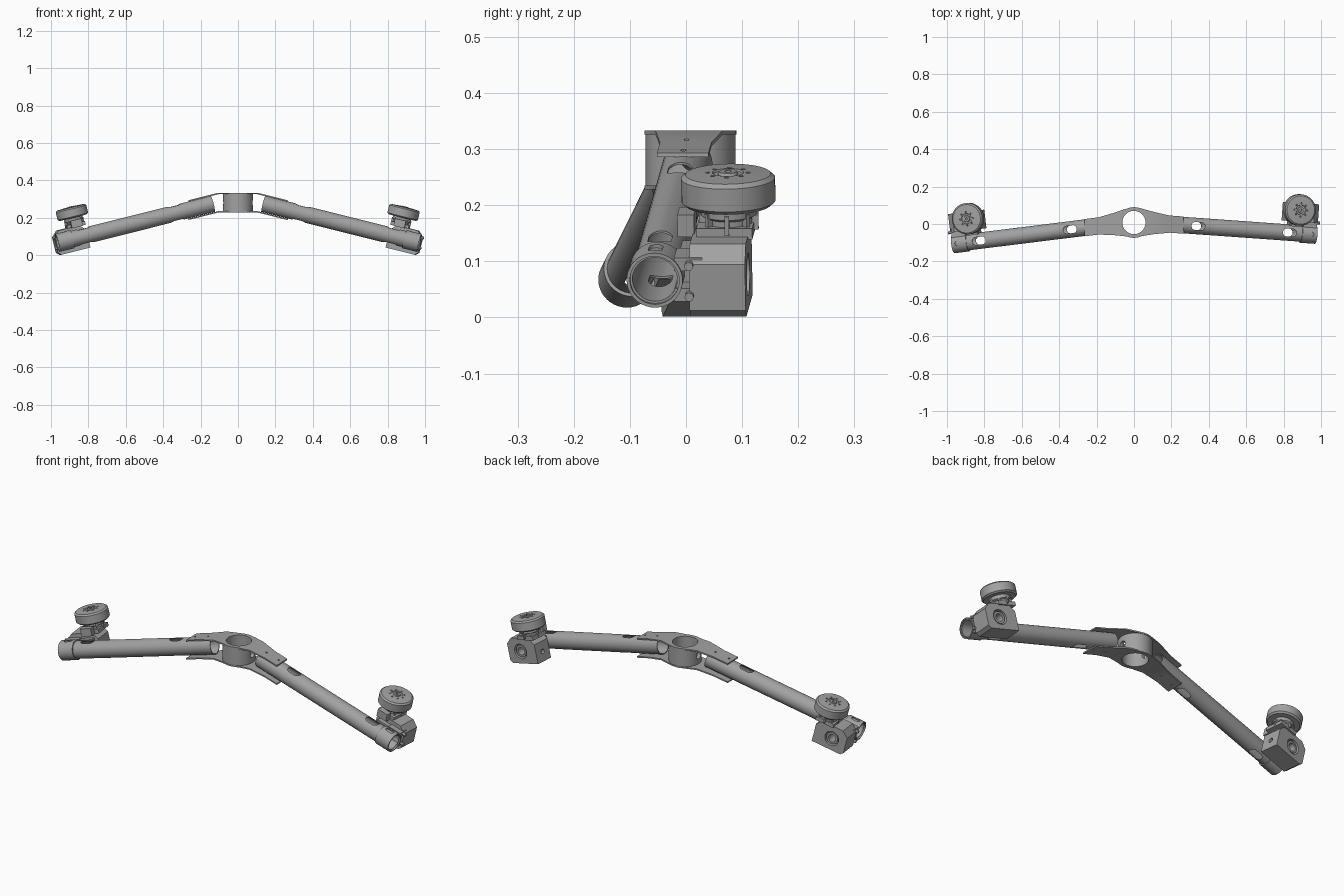
import bpy, bmesh, math
from mathutils import Matrix, Vector

if "Cube" in bpy.data.objects:
    bpy.data.objects.remove(bpy.data.objects["Cube"])


def material(name, value):
    m = bpy.data.materials.new(name)
    m.use_nodes = True
    colour = (value, value, value, 1)
    m.diffuse_color = colour
    m.node_tree.nodes["Principled BSDF"].inputs["Base Color"].default_value = colour
    return m


GREY = material("plain grey", 0.36)
YAW = Matrix.Rotation(math.radians(1.5), 4, 'Z')
TUBE_R, SLOPE, SWEEP, AXIS_Z = 0.044, -0.25, -0.0975, 0.308

# Arm frame: X runs outward along the tube, Y points back, Z is square to the tube
along = Vector((1, SWEEP, SLOPE)).normalized()
back = Vector((0, 0, 1)).cross(along).normalized()
up = along.cross(back)
ARM = Matrix((along, back, up)).transposed().to_4x4()
ARM.translation = (0, 0.013, AXIS_Z)


def finish(name, bm):
    bmesh.ops.recalc_face_normals(bm, faces=bm.faces)
    me = bpy.data.meshes.new(name)
    bm.to_mesh(me)
    bm.free()
    me.materials.append(GREY)
    ob = bpy.data.objects.new(name, me)
    bpy.context.collection.objects.link(ob)
    return ob


def prism(name, points, depth, axis='Z', at=(0, 0, 0)):
    """Extrude a 2D outline, centred on `at`, along an axis."""
    turn = {'Z': Matrix.Identity(4), 'X': Matrix.Rotation(math.pi / 2, 4, 'Y'),
            'Y': Matrix.Rotation(math.pi / 2, 4, 'X')}[axis]
    bm = bmesh.new()
    f = bm.faces.new([bm.verts.new((x, y, -depth / 2)) for x, y in points])
    ext = bmesh.ops.extrude_face_region(bm, geom=[f])["geom"]
    bmesh.ops.translate(bm, vec=(0, 0, depth),
                        verts=[v for v in ext if isinstance(v, bmesh.types.BMVert)])
    bm.transform(Matrix.Translation(at) @ turn)
    return finish(name, bm)


def circle(r, n=40):
    return [(r * math.cos(2 * math.pi * i / n), r * math.sin(2 * math.pi * i / n)) for i in range(n)]


def slot(length, width, n=24):
    shift = (length - width) / 2
    return [(x + math.copysign(shift, x), y) for x, y in
            [(width / 2 * math.cos(2 * math.pi * (i + .5) / n),
              width / 2 * math.sin(2 * math.pi * (i + .5) / n)) for i in range(n)]]


def box(name, size, at):
    x, y = size[0] / 2, size[1] / 2
    return prism(name, [(-x, -y), (x, -y), (x, y), (-x, y)], size[2], 'Z', at)


def lathe(name, profile, at, n=48):
    """Revolve a radius/height profile around the vertical through `at`."""
    bm = bmesh.new()
    vs = [bm.verts.new((r, 0, z)) for r, z in profile]
    edges = [bm.edges.new(p) for p in zip(vs, vs[1:])]
    bmesh.ops.spin(bm, geom=vs + edges, axis=(0, 0, 1), cent=(0, 0, 0),
                   angle=2 * math.pi, steps=n, use_merge=True)
    bmesh.ops.remove_doubles(bm, verts=bm.verts, dist=1e-5)
    bmesh.ops.translate(bm, vec=at, verts=bm.verts)
    return finish(name, bm)


def cut(ob, cutters):
    """Subtract cutters, bake the result and drop the cutters."""
    for c in cutters:
        m = ob.modifiers.new("cut", 'BOOLEAN')
        m.operation, m.object, m.solver = 'DIFFERENCE', c, 'EXACT'
    bpy.context.view_layer.update()
    ev = ob.evaluated_get(bpy.context.evaluated_depsgraph_get())
    me = bpy.data.meshes.new_from_object(ev)
    ob.modifiers.clear()
    ob.data = me
    for c in cutters:
        bpy.data.objects.remove(c)
    return ob


def tube(name, r_out, r_in, x0, x1):
    mid = ((x0 + x1) / 2, 0, 0)
    return cut(prism(name, circle(r_out), x1 - x0, 'X', mid),
               [prism("bore", circle(r_in), x1 - x0 + 0.1, 'X', mid)])


# ---- Hub: ring between two bent plates
ring = cut(prism("hub_ring", circle(0.08, 64), 0.1, 'Z', (0, 0.008, 0.281)),
           [prism("bore", circle(0.062, 64), 0.3, 'Z', (0, 0.008, 0.281)),
            prism("wire_hole", circle(0.018, 24), 0.4, 'X', (0, 0.008, 0.28))])
WIDTHS = [(0, .082), (.015, .081), (.03, .077), (.045, .073), (.105, .060), (.19, .046), (.265, .046)]


def plate(name, z, thick):
    bm = bmesh.new()
    rows = []
    for x, w in [(-a, b) for a, b in WIDTHS[:0:-1]] + WIDTHS:
        a = abs(x)
        y = min(0.008, 0.013 + SWEEP * a)
        h = z + SLOPE * max(0, a - 0.105)
        rows.append([bm.verts.new((x, y + s * w, h)) for s in (-1, 1)])
    faces = [bm.faces.new((p[0], q[0], q[1], p[1])) for p, q in zip(rows, rows[1:])]
    ext = bmesh.ops.extrude_face_region(bm, geom=faces)["geom"]
    bmesh.ops.translate(bm, vec=(0, 0, thick), verts=[v for v in ext if isinstance(v, bmesh.types.BMVert)])
    cutters = [prism("bore", circle(0.062, 64), 0.1, 'Z', (0, 0.008, z))]
    for s in (-1, 1):
        for a in (0.17, 0.245):
            cutters.append(prism("screw_hole", circle(0.005, 12), 0.08, 'Z', (s * a, 0.013 + SWEEP * a, z - 0.03)))
    return cut(finish(name, bm), cutters)


hub = [ring, plate("hub_top_plate", 0.326, 0.007), plate("hub_bottom_plate", 0.228, 0.007)]

# ---- Arm tube with oval openings above and below
arm = []
SLOTS = (0.345, 0.85)
arm.append(cut(tube("arm_tube", TUBE_R, 0.04, 0.14, 0.995),
               [prism("slot", slot(0.075, 0.042), 0.2, 'Z', (x, 0, 0)) for x in SLOTS]))

# ---- Clamp around the tube end, with lugs reaching the pod
arm.append(cut(tube("end_clamp", 0.05, TUBE_R, 0.92, 1.002),
               [prism("clamp_window", slot(0.045, 0.025), 0.08, 'Z', (0.96, 0, 0.05))]))
for z in (-0.028, 0.028):
    arm.append(box("clamp_lug", (0.075, 0.05, 0.024), (0.96, 0.06, z)))
arm.append(box("clamp_web", (0.1, 0.03, 0.07), (0.9, 0.055, 0)))
for z in (-0.028, 0.028):
    arm.append(prism("clamp_bolt", circle(0.008, 12), 0.02, 'X', (1.005, 0.062, z)))

# ---- Pod: chamfered block, bored from the back
BX, BY = 0.916, 0.112
L, LO, HI, C = 0.088, -0.0695, 0.06, 0.03
outline = [(-L, LO), (L - C / 2, LO), (L, LO + C / 2), (L, HI - C), (L - C, HI), (-L + C, HI), (-L, HI - C)]
arm.append(cut(prism("pod_block", outline, 0.1, 'Y', (BX, BY, 0)),
               [prism("pod_bore", circle(0.038), 0.06, 'Y', (BX + 0.01, BY + 0.05, -0.008)),
                prism("pod_bore_step", circle(0.022, 32), 0.12, 'Y', (BX + 0.01, BY + 0.03, -0.008)),
                prism("side_hole", circle(0.012, 20), 0.03, 'X', (BX - L, BY, -0.02))]))
arm.append(cut(prism("pod_bearing", circle(0.031), 0.03, 'Y', (BX + 0.01, BY + 0.03, -0.008)),
               [prism("bearing_bore", circle(0.02, 32), 0.1, 'Y', (BX + 0.01, BY + 0.03, -0.008))]))

# ---- Motor: mount, neck with ribs and wide rotor
MX, MY = 0.872, 0.125
arm.append(box("motor_mount", (0.1, 0.1, 0.02), (MX, MY - 0.005, 0.065)))
arm.append(box("motor_mount_tab", (0.06, 0.03, 0.04), (MX, MY - 0.075, 0.075)))
arm.append(lathe("motor_neck", [(0, 0.055), (0.042, 0.055), (0.042, 0.085), (0.05, 0.09), (0.05, 0.112), (0, 0.112)],
                 (MX, MY, 0)))
for i in range(8):
    a = i * math.pi / 4
    rib = box("motor_rib", (0.014, 0.008, 0.035), (0.046, 0, 0.08))
    rib.data.transform(Matrix.Translation((MX, MY, 0)) @ Matrix.Rotation(a, 4, 'Z'))
    arm.append(rib)
rotor = lathe("motor_rotor", [(0, 0.107), (0.076, 0.107), (0.084, 0.114), (0.084, 0.156), (0.076, 0.163),
                              (0.028, 0.166), (0.026, 0.163), (0.018, 0.163), (0.016, 0.168), (0, 0.168)],
              (MX, MY, 0))
holes = [prism("rotor_hole", circle(0.004, 10), 0.03, 'Z',
               (MX + 0.036 * math.cos(a), MY + 0.036 * math.sin(a), 0.168))
         for a in [i * math.pi / 4 for i in range(8)]]
holes.append(prism("shaft_hole", circle(0.006, 16), 0.03, 'Z', (MX, MY, 0.17)))
arm.append(cut(rotor, holes))

# ---- Put the arm in place, mirror it, and turn the whole assembly
parts = list(hub)
for ob in arm:
    name = ob.name
    ob.data.transform(ARM)
    twin = bpy.data.objects.new("right_" + name, ob.data.copy())
    bpy.context.collection.objects.link(twin)
    twin.data.transform(Matrix.Scale(-1, 4, (1, 0, 0)))
    twin.data.flip_normals()
    ob.name = "left_" + name
    parts += [ob, twin]
bpy.ops.object.select_all(action='DESELECT')
for ob in parts:
    ob.data.transform(YAW)
    ob.select_set(True)
bpy.context.view_layer.objects.active = parts[0]
bpy.ops.object.shade_smooth_by_angle(angle=math.radians(30))
